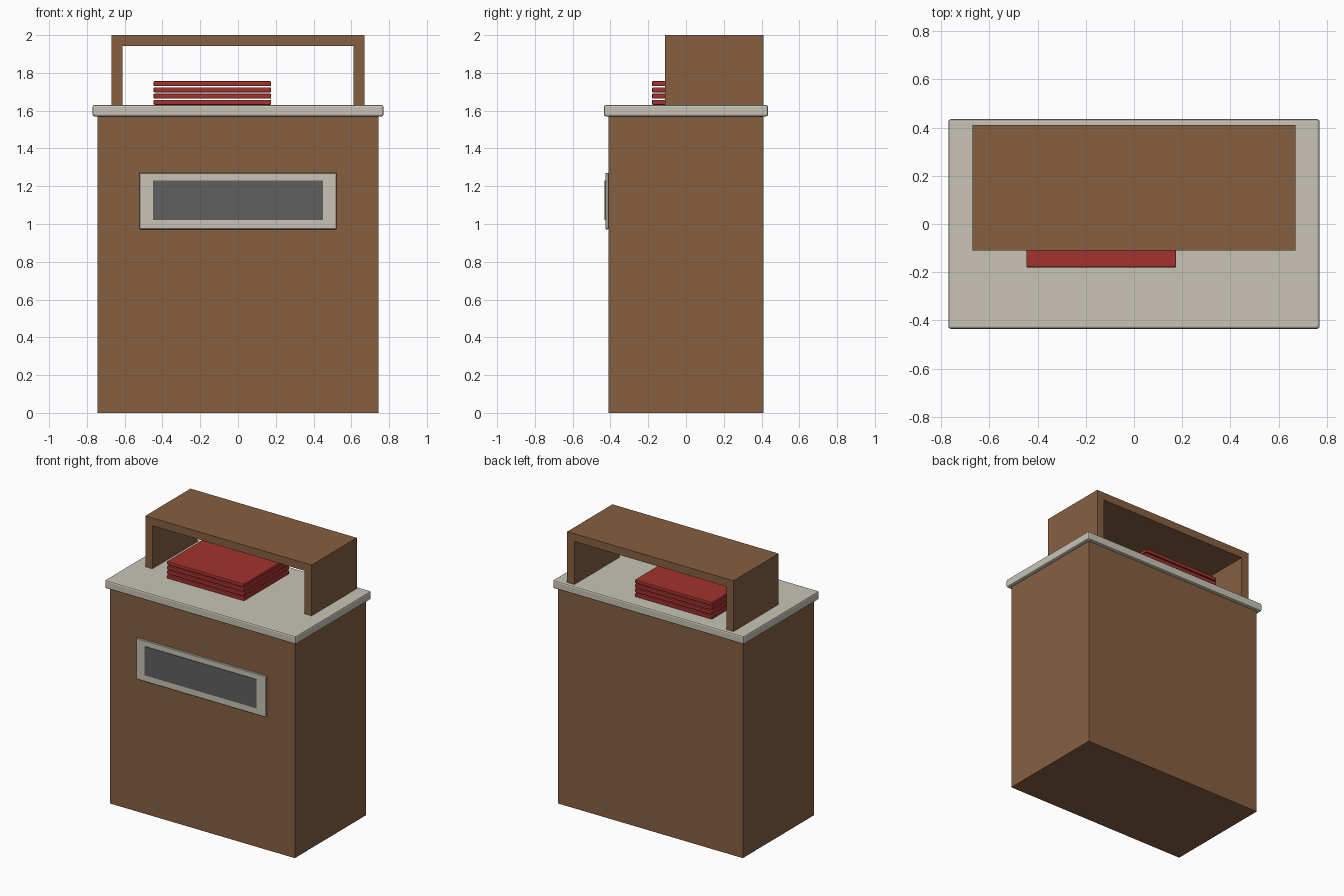
import bpy

if "Cube" in bpy.data.objects:
    bpy.data.objects.remove(bpy.data.objects["Cube"])


def material(name, rgb):
    m = bpy.data.materials.new(name)
    m.diffuse_color = (*rgb, 1)
    m.use_nodes = True
    m.node_tree.nodes["Principled BSDF"].inputs["Base Color"].default_value = m.diffuse_color
    return m


wood = material("brown wood", (0.238, 0.115, 0.053))
stone = material("pale stone", (0.578, 0.552, 0.468))
dark = material("dark grey", (0.118, 0.115, 0.116))
red = material("red", (0.36, 0.032, 0.026))


def box(name, x, y, z, mat, bevel=0, segments=2):
    """Box from (min, max) ranges, with optional rounded edges."""
    bpy.ops.mesh.primitive_cube_add(
        size=1, location=[(a + b) / 2 for a, b in (x, y, z)])
    o = bpy.context.object
    o.name = name
    o.scale = [b - a for a, b in (x, y, z)]
    bpy.ops.object.transform_apply(location=False, rotation=False, scale=True)
    o.data.materials.append(mat)
    if bevel:
        mod = o.modifiers.new("rounded edges", 'BEVEL')
        mod.width = bevel
        mod.segments = segments
    return o


# Cabinet and overhanging counter top
box("cabinet", (-0.745, 0.745), (-0.41, 0.41), (0, 1.572), wood)
box("counter_top", (-0.77, 0.77), (-0.435, 0.435), (1.57, 1.63), stone, 0.01)

# Arched shelf: one extruded profile, open front and back
outer, inner, low, mid, top = 0.67, 0.612, 1.63, 1.943, 2.0
profile = [(-outer, low), (-inner, low), (-inner, mid), (inner, mid),
           (inner, low), (outer, low), (outer, top), (-outer, top)]
n = len(profile)
verts = [(x, y, z) for y in (-0.11, 0.41) for x, z in profile]
faces = [tuple(range(n)), tuple(reversed(range(n, 2 * n)))]
faces += [(i, i + n, (i + 1) % n + n, (i + 1) % n) for i in range(n)]
mesh = bpy.data.meshes.new("top_shelf")
mesh.from_pydata(verts, [], faces)
mesh.materials.append(wood)
shelf = bpy.data.objects.new("top_shelf", mesh)
bpy.context.collection.objects.link(shelf)

# Front panel with dark inset plate
box("panel_frame", (-0.522, 0.522), (-0.427, -0.409), (0.972, 1.27), stone, 0.003, 1)
box("panel_plate", (-0.45, 0.45), (-0.431, -0.425), (1.02, 1.23), dark)

# Stack of red trays
for i in range(4):
    z = 1.631 + i * 0.033
    box(f"tray_{i + 1}", (-0.447, 0.175), (-0.18, 0.34), (z, z + 0.026), red, 0.005)
